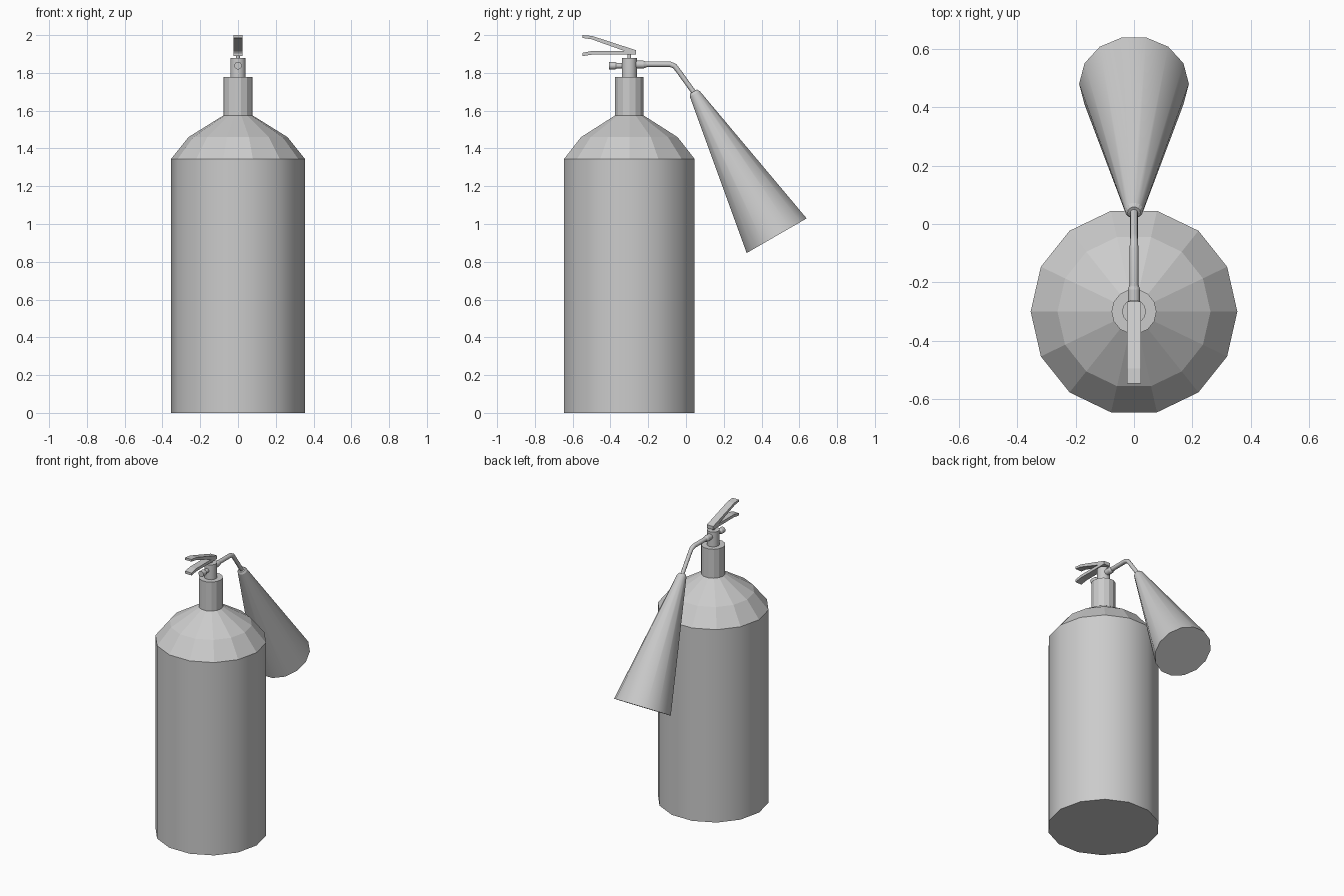
import bpy, bmesh, math
from mathutils import Vector, Matrix

if "Cube" in bpy.data.objects:
    bpy.data.objects.remove(bpy.data.objects["Cube"])

CY = -0.30  # tank axis in y


def finish(name, bm):
    bmesh.ops.recalc_face_normals(bm, faces=bm.faces)
    me = bpy.data.meshes.new(name)
    bm.to_mesh(me)
    bm.free()
    ob = bpy.data.objects.new(name, me)
    bpy.context.collection.objects.link(ob)
    return ob


def sweep(name, rings, n, smooth=()):
    """Loft n-sided rings given as (centre, normal, radius), capped at both ends.
    smooth lists the bands between rings that are shaded smooth."""
    bm = bmesh.new()
    loops = []
    for c, d, r in rings:
        d = Vector(d).normalized()
        u = Vector((1, 0, 0))
        v = d.cross(u) if abs(d.x) < 0.99 else Vector((0, 1, 0))
        loops.append([bm.verts.new(Vector(c) + r * (math.cos(a) * u + math.sin(a) * v))
                      for a in (2 * math.pi * k / n for k in range(n))])
    for b, (p, q) in enumerate(zip(loops, loops[1:])):
        for k in range(n):
            f = bm.faces.new((p[k], p[(k + 1) % n], q[(k + 1) % n], q[k]))
            f.smooth = b in smooth
    bm.faces.new(loops[0])
    bm.faces.new(loops[-1])
    ob = finish(name, bm)
    return ob


def lathe(name, start, axis, profile, n, smooth=()):
    """Round part along a straight axis; profile is (radius, distance)."""
    s, d = Vector(start), Vector(axis).normalized()
    return sweep(name, [(s + d * t, d, r) for r, t in profile], n, smooth)


def plate(name, side, width):
    """Extrude a (y, z) side outline across x."""
    bm = bmesh.new()
    f = bm.faces.new([bm.verts.new((-width / 2, y, z)) for y, z in side])
    ext = bmesh.ops.extrude_face_region(bm, geom=[f])["geom"]
    bmesh.ops.translate(bm, vec=(width, 0, 0),
                        verts=[g for g in ext if isinstance(g, bmesh.types.BMVert)])
    return finish(name, bm)


# Tank with faceted shoulder
UP = (0, 0, 1)
lathe("tank", (0, CY, 0), UP,
      [(0.354, 0), (0.354, 1.345), (0.262, 1.46), (0.077, 1.575)], 14, smooth=(0,))

# Neck, valve block and stem
lathe("neck", (0, CY, 1.56), UP, [(0.077, 0), (0.077, 0.217)], 14)
lathe("valve", (0, CY, 1.77), UP, [(0.041, 0), (0.041, 0.11)], 14, smooth=(0,))
lathe("stem", (0, CY, 1.87), UP, [(0.01, 0), (0.01, 0.035)], 10, smooth=(0,))

# Gauge knob at the front of the valve
lathe("gauge", (0, CY - 0.03, 1.838), (0, -1, 0),
      [(0.014, 0), (0.014, 0.035), (0.02, 0.045), (0.02, 0.077)], 14, smooth=(0, 2))

# Carry handle and squeeze lever
plate("carry_handle", [(-0.265, 1.917), (-0.495, 1.917), (-0.547, 1.906),
                       (-0.547, 1.889), (-0.495, 1.897), (-0.265, 1.897)], 0.049)
plate("squeeze_lever", [(-0.265, 1.92), (-0.495, 1.995), (-0.547, 2.0),
                        (-0.547, 1.985), (-0.50, 1.978), (-0.295, 1.905), (-0.265, 1.9)], 0.049)

# Hose fitting and bent hose
lathe("hose_fitting", (0, CY + 0.03, 1.844), (0, 1, 0),
      [(0.021, 0), (0.021, 0.045), (0.016, 0.06)], 14, smooth=(0,))
AX = Vector((0, 0.5, -0.866))
sweep("hose", [((0, -0.23, 1.846), (0, 1, 0), 0.015),
               ((0, -0.085, 1.846), (0, 1, -0.1), 0.015),
               ((0, -0.06, 1.836), (0, 1, -0.8), 0.014),
               ((0, -0.042, 1.813), (0, 0.58, -0.82), 0.013),
               ((0, 0.05, 1.685), (0, 0.58, -0.82), 0.013)], 12, smooth=range(4))

# Discharge horn
tip = Vector((0, 0.48, 0.938)) - AX * 0.875
lathe("horn", tip, AX, [(0.022, -0.006), (0.031, 0.008), (0.188, 0.875)], 14, smooth=(1,))
